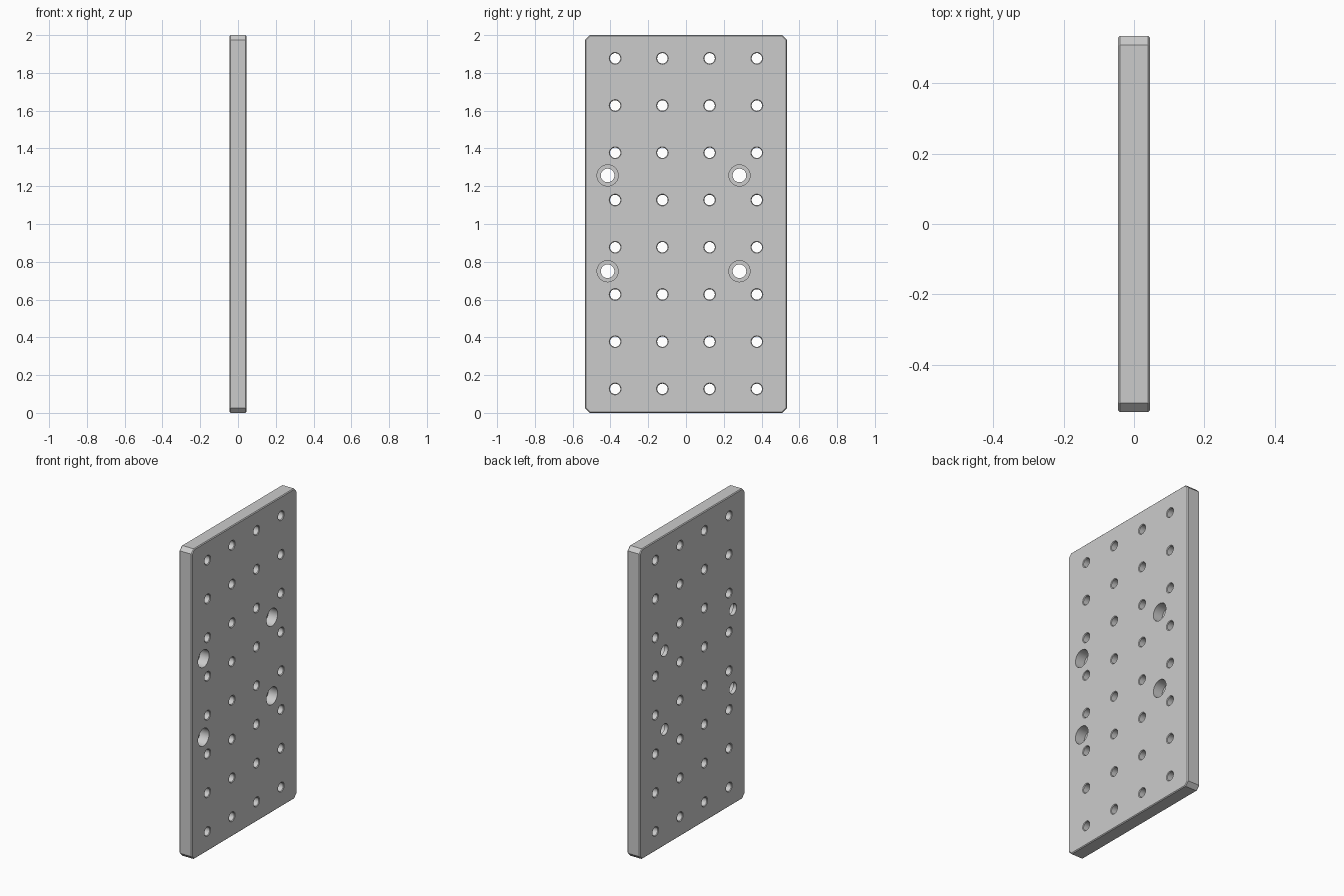
import bpy, bmesh, math

if "Cube" in bpy.data.objects:
    bpy.data.objects.remove(bpy.data.objects["Cube"])

W, L, T = 0.535, 2.0, 0.045      # half width, height, half thickness
CORNER, EDGE = 0.025, 0.005      # corner cut and edge chamfer


def finish(bm, name):
    bmesh.ops.recalc_face_normals(bm, faces=bm.faces)
    mesh = bpy.data.meshes.new(name)
    bm.to_mesh(mesh)
    bm.free()
    obj = bpy.data.objects.new(name, mesh)
    bpy.context.collection.objects.link(obj)
    return obj


def add_revolved(bm, y, z, profile, n):
    """Closed solid turned about the x direction from (x, radius) pairs."""
    rings = []
    for x, r in profile:
        rings.append([bm.verts.new((x, y + r * math.cos(2 * math.pi * i / n),
                                    z + r * math.sin(2 * math.pi * i / n)))
                      for i in range(n)])
    for a, b in zip(rings, rings[1:]):
        for i in range(n):
            j = (i + 1) % n
            bm.faces.new((a[i], a[j], b[j], b[i]))
    bm.faces.new(rings[0])
    bm.faces.new(rings[-1])


# Plate: chamfered-corner outline, extruded, with broken face edges
bm = bmesh.new()
c = CORNER
outline = [(-W + c, 0), (W - c, 0), (W, c), (W, L - c),
           (W - c, L), (-W + c, L), (-W, L - c), (-W, c)]
face = bm.faces.new([bm.verts.new((-T, y, z)) for y, z in outline])
ext = bmesh.ops.extrude_face_region(bm, geom=[face])
for v in ext["geom"]:
    if isinstance(v, bmesh.types.BMVert):
        v.co.x = T
if len(bm.faces) == 9:
    bm.faces.new(sorted((v for v in bm.verts if v.co.x < 0), key=lambda v: v.index))
bmesh.ops.recalc_face_normals(bm, faces=bm.faces)
rim = [e for e in bm.edges if abs(e.verts[0].co.x - e.verts[1].co.x) < 1e-6]
bmesh.ops.bevel(bm, geom=rim, offset=EDGE, segments=1, affect='EDGES')
plate = finish(bm, "mounting_plate")

# Hole cutter: grid of countersunk holes plus four counterbored bolt holes
bm = bmesh.new()
r, k, o = 0.0275, 0.004, 0.03
grid_hole = [(-T - o, r + k), (-T, r + k), (-T + k, r),
             (T - k, r), (T, r + k), (T + o, r + k)]
for y in (-0.375, -0.125, 0.125, 0.375):
    for i in range(8):
        add_revolved(bm, y, 0.127 + 0.25 * i, grid_hole, 32)

bolt_hole = [(-T - o, 0.036), (T - 0.065, 0.036),
             (T - 0.065, 0.056), (T + o, 0.056)]
for y in (-0.415, 0.283):
    for z in (0.75, 1.257):
        add_revolved(bm, y, z, bolt_hole, 48)
cutter = finish(bm, "hole_cutter")
cutter.hide_render = True

# Cut the holes, then smooth the bores while keeping edges crisp
mod = plate.modifiers.new("holes", 'BOOLEAN')
mod.operation = 'DIFFERENCE'
mod.solver = 'EXACT'
mod.object = cutter
bpy.context.view_layer.objects.active = plate
plate.select_set(True)
bpy.ops.object.modifier_apply(modifier=mod.name)
bpy.data.objects.remove(cutter, do_unlink=True)
bpy.ops.object.shade_smooth_by_angle(angle=math.radians(30))
